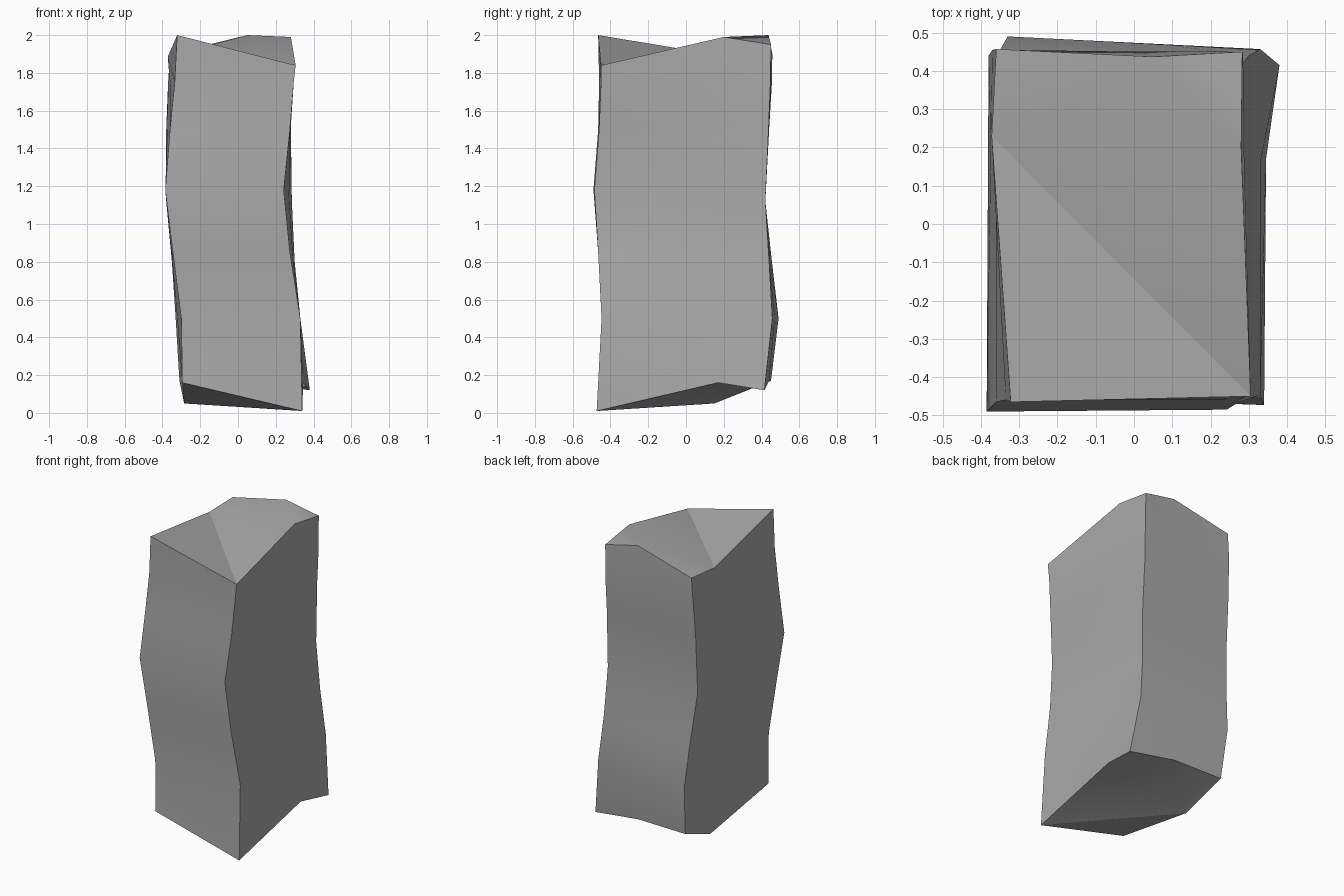
import bpy
import bmesh
from math import radians
from mathutils import Vector

cube = bpy.data.objects.get("Cube")
if cube:
    bpy.data.objects.remove(cube, do_unlink=True)


def make_material(name, color):
    material = bpy.data.materials.new(name)
    material.use_nodes = True
    material.diffuse_color = color
    material.node_tree.nodes["Principled BSDF"].inputs["Base Color"].default_value = color
    return material


stone_grey = make_material("stone grey", (0.4, 0.4, 0.4, 1))

# Weathered corner edges, listed from the upper rim downward
front_left = [(-.335, -.46, 1.75), (-.36, -.465, 1.5), (-.385, -.49, 1.18),
              (-.345, -.465, .85), (-.3, -.447, .5)]
front_right = [(.295, -.45, 1.75), (.275, -.46, 1.5), (.242, -.485, 1.18),
               (.275, -.465, .85), (.33, -.447, .5)]
back_right = [(.285, .447, 1.75), (.28, .437, 1.5), (.285, .42, 1.12),
              (.3, .44, .8), (.33, .457, .5)]
back_left = [(-.37, .455, 1.75), (-.38, .44, 1.5), (-.38, .42, 1.12),
             (-.35, .455, .8), (-.33, .49, .5)]

# Broken top and bottom outlines, anticlockwise from the front left corner
top_rim = [(-.322, -.465, 2), (.305, -.45, 1.84), (.28, .2, 1.99), (.283, .45, 1.95),
           (.05, .437, 2), (-.36, .457, 1.9), (-.372, .23, 1.885)]
bottom_rim = [(-.295, -.45, .16), (.34, -.473, .01), (.345, .17, .16), (.38, .415, .12),
              (.05, .44, .17), (-.31, .45, .17), (-.285, .15, .05)]


def body_ring(corners):
    """Four corners plus a point along the left, right and back sides."""
    fl, fr, br, bl = (Vector(c) for c in corners)
    return [fl, fr, fr.lerp(br, .67), br, br.lerp(bl, .4), bl, bl.lerp(fl, .27)]


rings = [top_rim]
rings += [body_ring(corners) for corners in zip(front_left, front_right, back_right, back_left)]
rings.append(bottom_rim)

# Join the rings into the upright sides
bm = bmesh.new()
loops = [[bm.verts.new(point) for point in ring] for ring in rings]
for upper, lower in zip(loops, loops[1:]):
    for i, vert in enumerate(upper):
        j = (i + 1) % len(upper)
        bm.faces.new((vert, lower[i], lower[j], upper[j]))

# Top: high front corner, broad slope and chipped back corner
front_l, front_r, right, back_r, back, back_l, left = loops[0]
for face in ((front_l, front_r, left), (front_r, right, left), (right, back, left),
             (back, back_l, left), (right, back_r, back)):
    bm.faces.new(face)

# Bottom: ridge from the front right foot to the left side
front_l, front_r, right, back_r, back, back_l, left = loops[-1]
for face in ((front_l, left, front_r), (front_r, left, right), (left, back, right),
             (left, back_l, back), (right, back, back_r)):
    bm.faces.new(face)

bmesh.ops.recalc_face_normals(bm, faces=bm.faces)
mesh = bpy.data.meshes.new("stone_pillar")
bm.to_mesh(mesh)
bm.free()
mesh.materials.append(stone_grey)

pillar = bpy.data.objects.new("stone_pillar", mesh)
bpy.context.collection.objects.link(pillar)
bpy.context.view_layer.objects.active = pillar
pillar.select_set(True)
bpy.ops.object.shade_smooth_by_angle(angle=radians(30))
